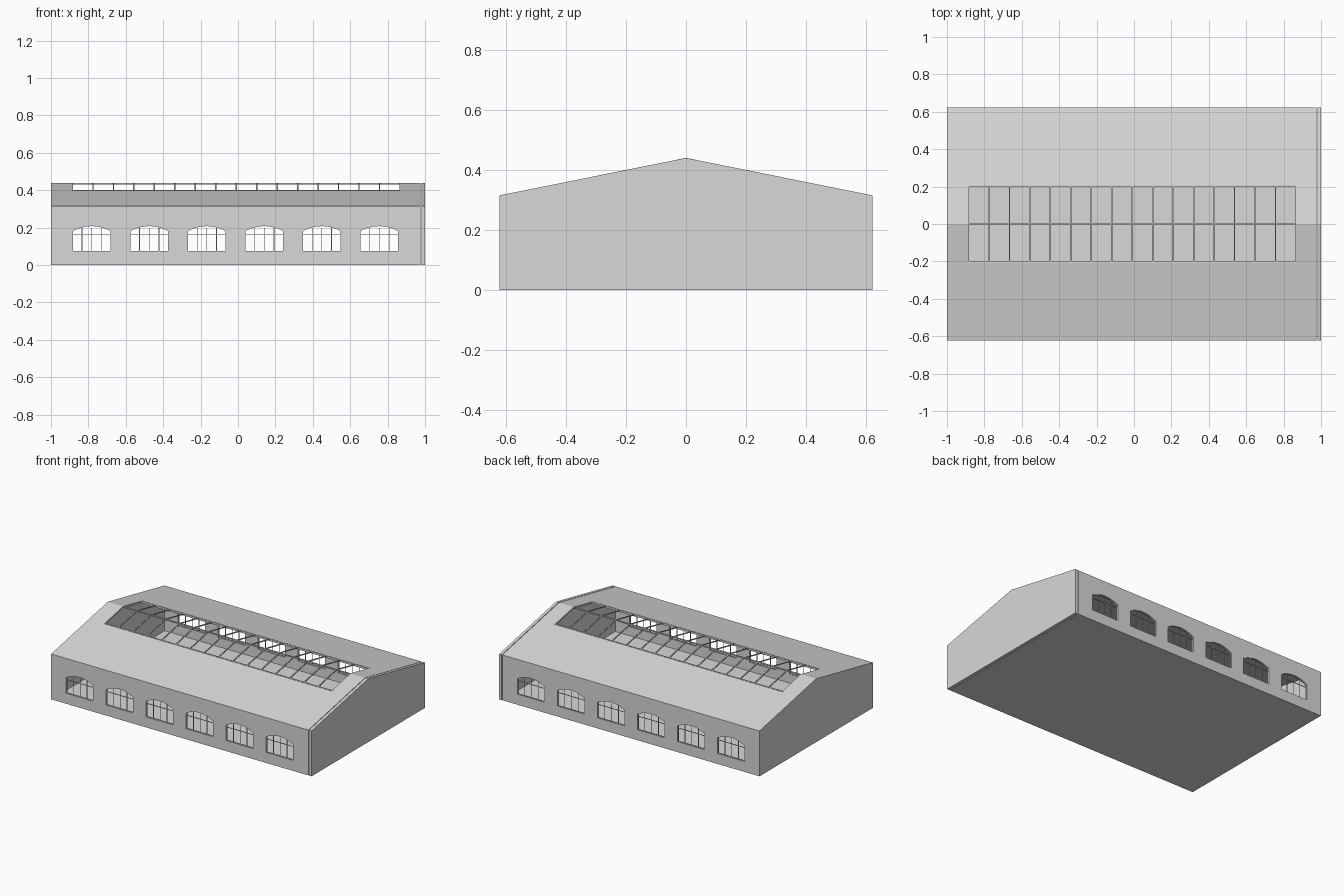
import bpy, bmesh
from mathutils import Vector

if "Cube" in bpy.data.objects:
    bpy.data.objects.remove(bpy.data.objects["Cube"])

HALF_Y, EAVE, RIDGE = 0.622, 0.315, 0.44
SLOPE = (RIDGE - EAVE) / HALF_Y
WALL = 0.015
SKY_X0, SKY_X1, SKY_Y, BAYS = -0.885, 0.866, 0.203, 16
WINDOWS = [-0.782 + 0.3075 * i for i in range(6)]

# One plaster colour throughout
plaster = bpy.data.materials.new("light grey plaster")
plaster.use_nodes = True
plaster.diffuse_color = (0.69, 0.69, 0.69, 1)
plaster.node_tree.nodes["Principled BSDF"].inputs["Base Color"].default_value = plaster.diffuse_color


def make_object(name, bm):
    bmesh.ops.recalc_face_normals(bm, faces=bm.faces)
    mesh = bpy.data.meshes.new(name)
    bm.to_mesh(mesh)
    bm.free()
    mesh.materials.append(plaster)
    obj = bpy.data.objects.new(name, mesh)
    bpy.context.collection.objects.link(obj)
    return obj


def prism(bm, points, offset):
    """Extrude a closed outline by an offset."""
    face = bm.faces.new([bm.verts.new(p) for p in points])
    new = bmesh.ops.extrude_face_region(bm, geom=[face])["geom"]
    bmesh.ops.translate(bm, vec=offset, verts=[v for v in new if isinstance(v, bmesh.types.BMVert)])


def bar(bm, a, b, width, depth, side):
    """Rectangular bar from a to b; width runs along side."""
    a, b, side = Vector(a), Vector(b), Vector(side).normalized()
    u = side * width / 2
    v = (b - a).cross(side).normalized() * depth / 2
    prism(bm, [a + u + v, a - u + v, a - u - v, a + u - v], b - a)


def gable(bm, x0, x1, inset, floor):
    """Gabled hall volume, inset evenly from the outside."""
    y = HALF_Y - inset
    top, eave = RIDGE - inset, RIDGE - inset - SLOPE * y
    prism(bm, [(x0, -y, floor), (x0, y, floor), (x0, y, eave), (x0, 0, top), (x0, -y, eave)],
          (x1 - x0, 0, 0))


def arch(cx, y, inset=0.0):
    """Outline of a flat-arched window."""
    w, base, spring, rise = 0.104 - inset, 0.073 + inset, 0.182, 0.029 - inset
    pts = [(cx - w, y, base), (cx + w, y, base)]
    for i in range(9):
        t = 1 - i / 4
        pts.append((cx + w * t, y, spring + rise * (1 - t * t)))
    return pts


def cut(obj, bm):
    cutter = make_object("cutter", bm)
    cutter.hide_render = True
    mod = obj.modifiers.new("opening", "BOOLEAN")
    mod.operation, mod.solver, mod.object = "DIFFERENCE", "EXACT", cutter
    bpy.context.view_layer.update()
    mesh = bpy.data.meshes.new_from_object(obj.evaluated_get(bpy.context.evaluated_depsgraph_get()))
    obj.modifiers.clear()
    obj.data = mesh
    bpy.data.objects.remove(cutter)


# Hollow hall with floor, walls and gabled roof
bm = bmesh.new()
gable(bm, -1, 0.976, 0, 0)
hall = make_object("hall_shell", bm)
bm = bmesh.new()
gable(bm, -0.988, 0.968, WALL, 0.01)
cut(hall, bm)

# Window openings through both long walls
bm = bmesh.new()
for cx in WINDOWS:
    for y in (-0.7, 0.55):
        prism(bm, arch(cx, y), (0, 0.15, 0))
cut(hall, bm)

# Skylight opening across the ridge
bm = bmesh.new()
prism(bm, [(SKY_X0, -SKY_Y, 0.34), (SKY_X1, -SKY_Y, 0.34), (SKY_X1, SKY_Y, 0.34),
           (SKY_X0, SKY_Y, 0.34)], (0, 0, 0.2))
cut(hall, bm)

# Separate end wall behind a narrow joint
bm = bmesh.new()
gable(bm, 0.98, 1, 0, 0)
make_object("end_wall", bm)

# Window frames and glazing bars
for label, s in (("front", -1), ("back", 1)):
    bm = bmesh.new()
    y = s * (HALF_Y - 0.007)
    for cx in WINDOWS:
        outer, inner = arch(cx, y), arch(cx, y, 0.003)
        for i in range(len(outer)):
            j = (i + 1) % len(outer)
            prism(bm, [outer[i], outer[j], inner[j], inner[i]], (0, 0.003, 0))
        for k in (-1, 0, 1):
            x = cx + k * 0.052
            bar(bm, (x, y, 0.074), (x, y, 0.202), 0.003, 0.003, (1, 0, 0))
        bar(bm, (cx - 0.102, y, 0.165), (cx + 0.102, y, 0.165), 0.004, 0.003, (0, 0, 1))
    make_object(label + "_window_frames", bm)

# Skylight rafters, ridge bar and lower rails
bm = bmesh.new()
low = RIDGE - SLOPE * SKY_Y - 0.003
for s in (-1, 1):
    for i in range(BAYS + 1):
        x = SKY_X0 + (SKY_X1 - SKY_X0) * i / BAYS
        bar(bm, (x, s * SKY_Y, low), (x, 0, RIDGE - 0.003), 0.007, 0.006, (1, 0, 0))
    bar(bm, (SKY_X0, s * SKY_Y, low), (SKY_X1, s * SKY_Y, low), 0.01, 0.008, (0, 1, 0))
bar(bm, (SKY_X0, 0, RIDGE - 0.004), (SKY_X1, 0, RIDGE - 0.004), 0.008, 0.008, (0, 1, 0))
make_object("skylight_frame", bm)
